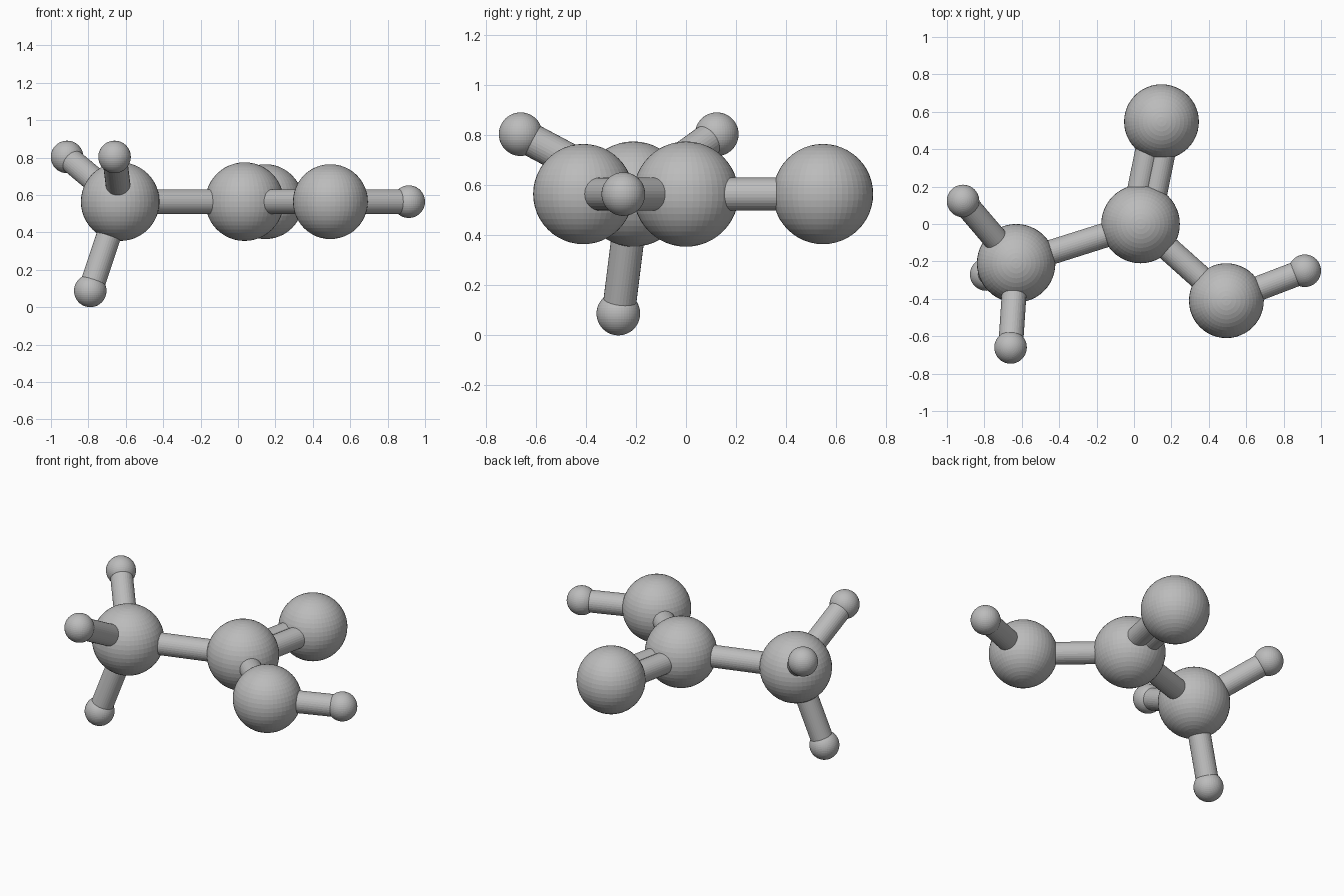
import bpy
from mathutils import Vector

default = bpy.data.objects.get("Cube")
if default:
    bpy.data.objects.remove(default, do_unlink=True)

# One plain grey for the whole model
grey = bpy.data.materials.new("grey")
grey.use_nodes = True
grey.diffuse_color = (0.5, 0.5, 0.5, 1)
grey.node_tree.nodes["Principled BSDF"].inputs["Base Color"].default_value = (0.5, 0.5, 0.5, 1)

BOND_RADIUS = 0.066
CARBON, OXYGEN, HYDROGEN = 0.21, 0.2, 0.087
MID = 0.564

# Atom name: centre, radius
atoms = {
    "methyl_carbon": (Vector((-0.63, -0.21, MID)), CARBON),
    "central_carbon": (Vector((0.035, 0.0, MID)), CARBON),
    "double_bond_oxygen": (Vector((0.147, 0.547, MID)), OXYGEN),
    "hydroxyl_oxygen": (Vector((0.494, -0.41, MID)), OXYGEN),
    "hydroxyl_hydrogen": (Vector((0.913, -0.25, MID)), HYDROGEN),
    "back_hydrogen": (Vector((-0.914, 0.123, 0.803)), HYDROGEN),
    "front_hydrogen": (Vector((-0.66, -0.66, 0.803)), HYDROGEN),
    "lower_hydrogen": (Vector((-0.79, -0.27, 0.087)), HYDROGEN),
}


def finish(name):
    obj = bpy.context.object
    obj.name = name
    obj.data.materials.append(grey)


def bond(first, second, offset=0.0):
    """Cylinder between two atoms, shifted sideways for double bonds."""
    a, b = atoms[first][0], atoms[second][0]
    axis = b - a
    side = axis.cross(Vector((0, 0, 1))).normalized() * offset
    bpy.ops.mesh.primitive_cylinder_add(
        vertices=32, radius=BOND_RADIUS, depth=axis.length,
        location=(a + b) / 2 + side,
        rotation=axis.to_track_quat("Z", "Y").to_euler())
    finish(f"bond_{first}_to_{second}")


# Atoms
for name, (centre, radius) in atoms.items():
    bpy.ops.mesh.primitive_uv_sphere_add(
        segments=48, ring_count=24, radius=radius, location=centre)
    finish(name)

# Single bonds
bond("methyl_carbon", "central_carbon")
bond("central_carbon", "hydroxyl_oxygen")
bond("hydroxyl_oxygen", "hydroxyl_hydrogen")
for hydrogen in ("back_hydrogen", "front_hydrogen", "lower_hydrogen"):
    bond("methyl_carbon", hydrogen)

# Double bond
for shift in (-0.042, 0.042):
    bond("central_carbon", "double_bond_oxygen", shift)
